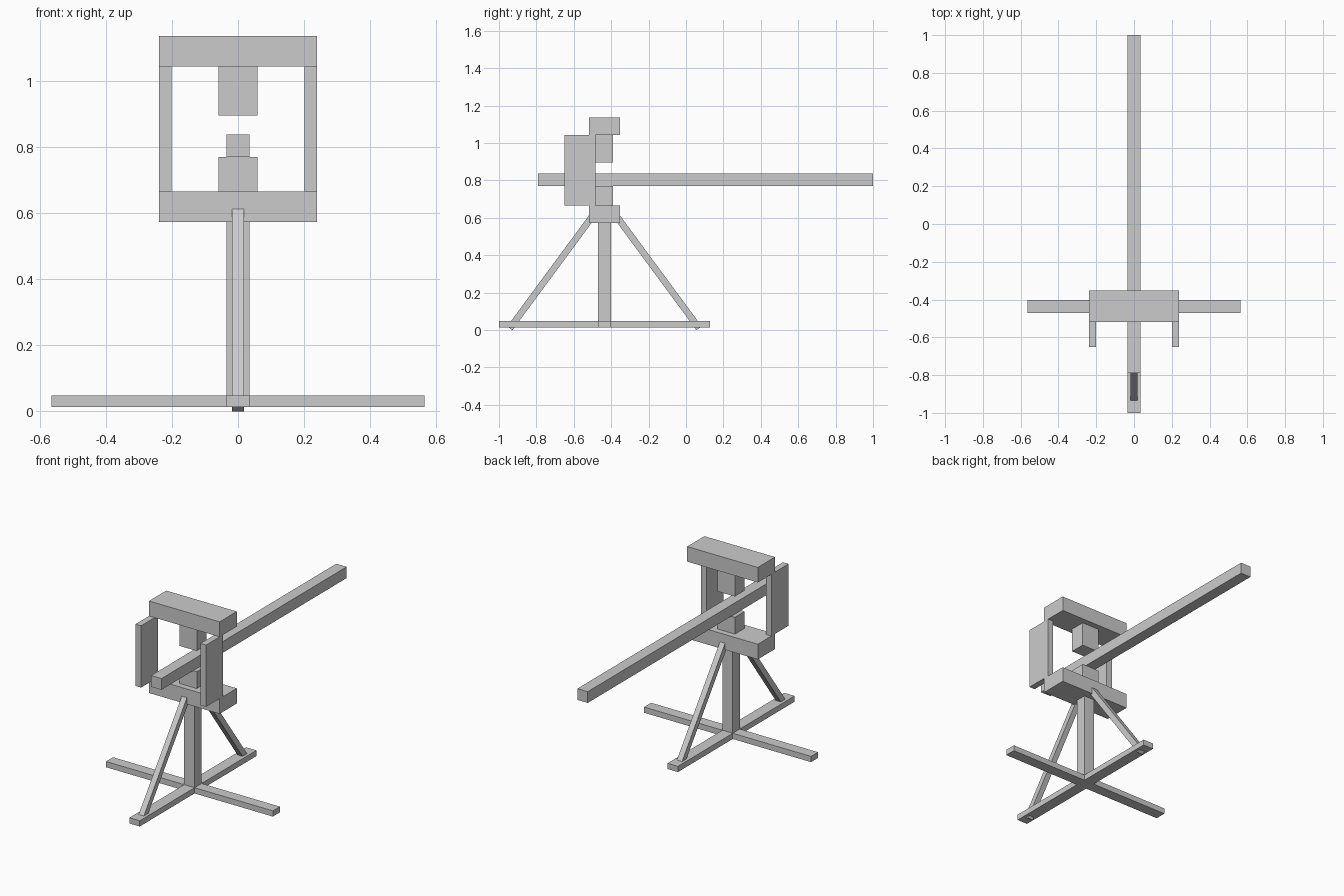
import bpy, math
from mathutils import Matrix, Vector

if "Cube" in bpy.data.objects:
    bpy.data.objects.remove(bpy.data.objects["Cube"])


def box(name, x, y, z, matrix=None):
    """Box spanning the (min, max) ranges, optionally transformed."""
    verts = [(a, b, c) for a in x for b in y for c in z]
    if matrix:
        verts = [matrix @ Vector(v) for v in verts]
    faces = [(0, 1, 3, 2), (4, 6, 7, 5), (0, 4, 5, 1),
             (2, 3, 7, 6), (0, 2, 6, 4), (1, 5, 7, 3)]
    mesh = bpy.data.meshes.new(name)
    mesh.from_pydata(verts, [], faces)
    mesh.update()
    obj = bpy.data.objects.new(name, mesh)
    bpy.context.collection.objects.link(obj)
    return obj


CY = -0.436                      # y centre of the stand
H = 0.035                        # half width of the main timbers
POST_Y = (CY - 0.034, CY + 0.034)
FRAME_Y = (CY - 0.083, CY + 0.083)
BLOCK_Y = (CY - 0.047, CY + 0.047)

# crossed feet and central post
box("foot_beam_long", (-H, H), (-1.0, 0.128), (0.013, 0.048))
box("foot_beam_cross", (-0.565, 0.565), POST_Y, (0.013, 0.048))
box("centre_post", (-H, H), POST_Y, (0.048, 0.573))

# diagonal braces, front and back, running from the foot up into the frame
tilt = math.atan2(0.564, 0.416)
for label, s in (("front", -1), ("back", 1)):
    foot = Vector((0, CY + s * 0.520, 0.020))      # outer lower edge
    along = Vector((0, -s * math.cos(tilt), math.sin(tilt)))
    inward = Vector((0, -s * math.sin(tilt), -math.cos(tilt)))
    side = along.cross(inward)
    m = Matrix((side, inward, along)).transposed().to_4x4()
    m.translation = foot
    box(label + "_brace", (-0.0175, 0.0175), (0, 0.035), (0, 0.76), m)

# spring frame: beams, spacer blocks and side plates
box("frame_lower_beam", (-0.239, 0.239), FRAME_Y, (0.573, 0.666))
box("frame_upper_beam", (-0.239, 0.239), FRAME_Y, (1.044, 1.136))
box("lower_block", (-0.059, 0.059), BLOCK_Y, (0.666, 0.769))
box("upper_block", (-0.059, 0.059), BLOCK_Y, (0.896, 1.044))
for label, s in (("left", -1), ("right", 1)):
    box(label + "_side_plate", tuple(sorted((s * 0.201, s * 0.239))),
        (-0.650, -0.484), (0.666, 1.044))

# long stock
box("stock", (-H, H), (-0.79, 1.0), (0.769, 0.838))
